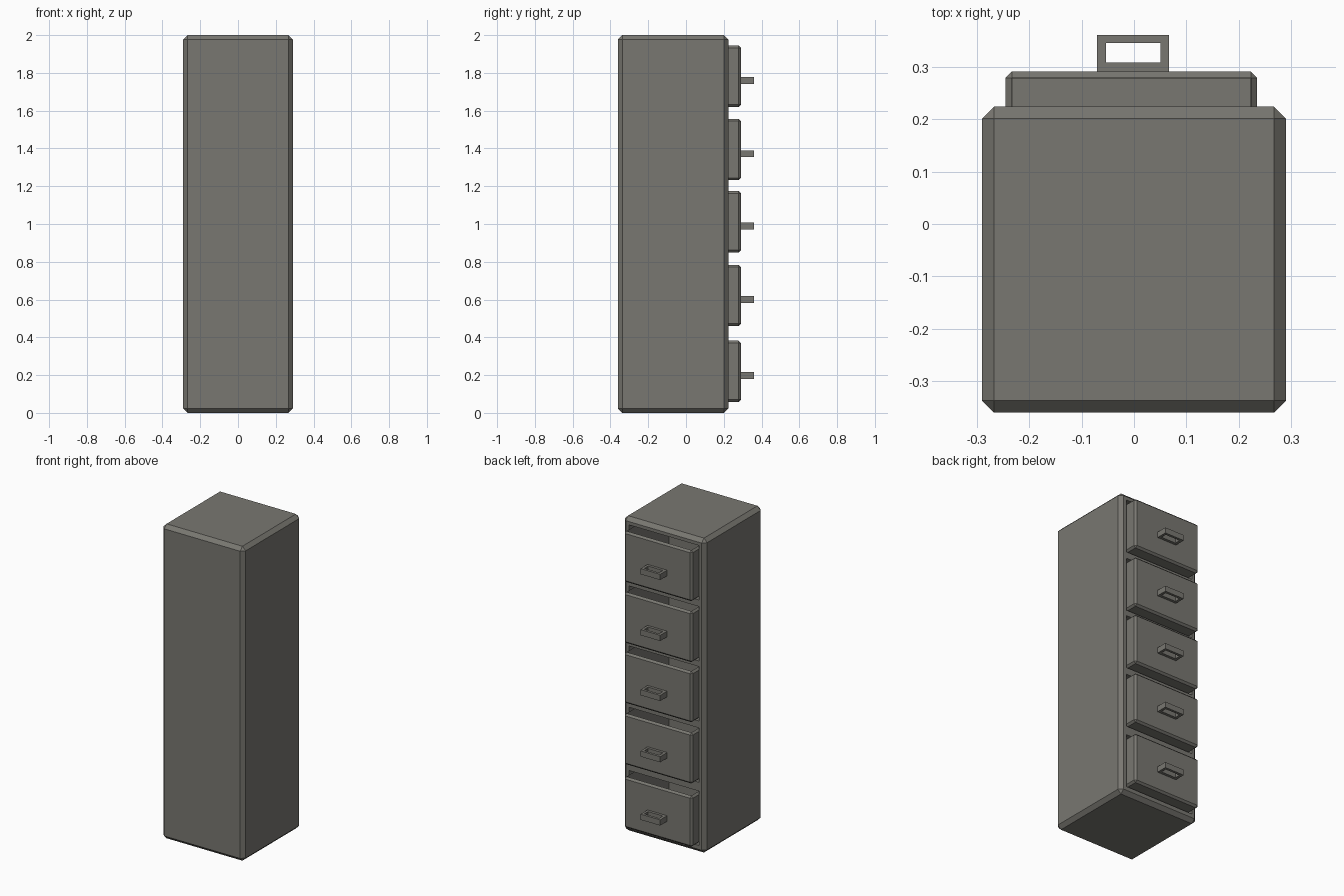
import bpy, bmesh
from mathutils import Vector

if "Cube" in bpy.data.objects:
    bpy.data.objects.remove(bpy.data.objects["Cube"])

metal = bpy.data.materials.new("warm grey metal")
metal.diffuse_color = (0.19, 0.185, 0.165, 1)
metal.use_nodes = True
metal.node_tree.nodes["Principled BSDF"].inputs["Base Color"].default_value = metal.diffuse_color


def add_box(bm, lo, hi):
    verts = bmesh.ops.create_cube(bm, size=1)["verts"]
    for v in verts:
        v.co = Vector([lo[i] if v.co[i] < 0 else hi[i] for i in range(3)])


def finish(name, bm):
    me = bpy.data.meshes.new(name)
    bm.to_mesh(me)
    bm.free()
    me.materials.append(metal)
    ob = bpy.data.objects.new(name, me)
    bpy.context.collection.objects.link(ob)
    return ob


def chamfer(bm, width):
    bmesh.ops.bevel(bm, geom=bm.edges[:], offset=width, offset_type='OFFSET',
                    segments=1, affect='EDGES')
    bm.normal_update()


drawer_bottoms = [0.058, 0.46, 0.85, 1.232, 1.62]
height = 0.324
drawer_back = -0.16

# Cabinet shell with chamfered edges
bm = bmesh.new()
add_box(bm, (-0.29, -0.36, 0), (0.29, 0.224, 2))
chamfer(bm, 0.023)
cabinet = finish("cabinet", bm)

# Drawer openings cut into the cabinet
bm = bmesh.new()
for z in drawer_bottoms:
    add_box(bm, (-0.25, drawer_back - 0.02, z - 0.01), (0.245, 0.4, z + height + 0.012))
cutter = finish("opening_cutter", bm)
cutter.hide_render = True
cutter.hide_viewport = True
mod = cabinet.modifiers.new("openings", 'BOOLEAN')
mod.operation = 'DIFFERENCE'
mod.solver = 'EXACT'
mod.object = cutter

for i, z in enumerate(drawer_bottoms):
    # Open-topped drawer, pulled out slightly
    bm = bmesh.new()
    add_box(bm, (-0.245, drawer_back, z), (0.235, 0.291, z + height))
    chamfer(bm, 0.012)
    top = max(bm.faces, key=lambda f: f.calc_center_median().z)
    bmesh.ops.inset_region(bm, faces=[top], thickness=0.002, depth=0)
    for v in top.verts:
        v.co.z -= height - 0.024
    finish(f"drawer_{i + 1}", bm)

    # Rectangular loop handle
    bm = bmesh.new()
    c = z + height / 2 - 0.022
    lo, hi = c - 0.018, c + 0.018
    outer = [(-0.071, 0.29), (0.067, 0.29), (0.067, 0.361), (-0.071, 0.361)]
    inner = [(-0.053, 0.308), (0.051, 0.308), (0.051, 0.345), (-0.053, 0.345)]
    ring = [[bm.verts.new((x, y, h)) for x, y in loop]
            for loop, h in ((outer, lo), (outer, hi), (inner, hi), (inner, lo))]
    for a in range(4):
        for k in range(4):
            p, q = ring[a], ring[(a + 1) % 4]
            bm.faces.new((p[k], p[(k + 1) % 4], q[(k + 1) % 4], q[k]))
    bmesh.ops.recalc_face_normals(bm, faces=bm.faces[:])
    finish(f"handle_{i + 1}", bm)
